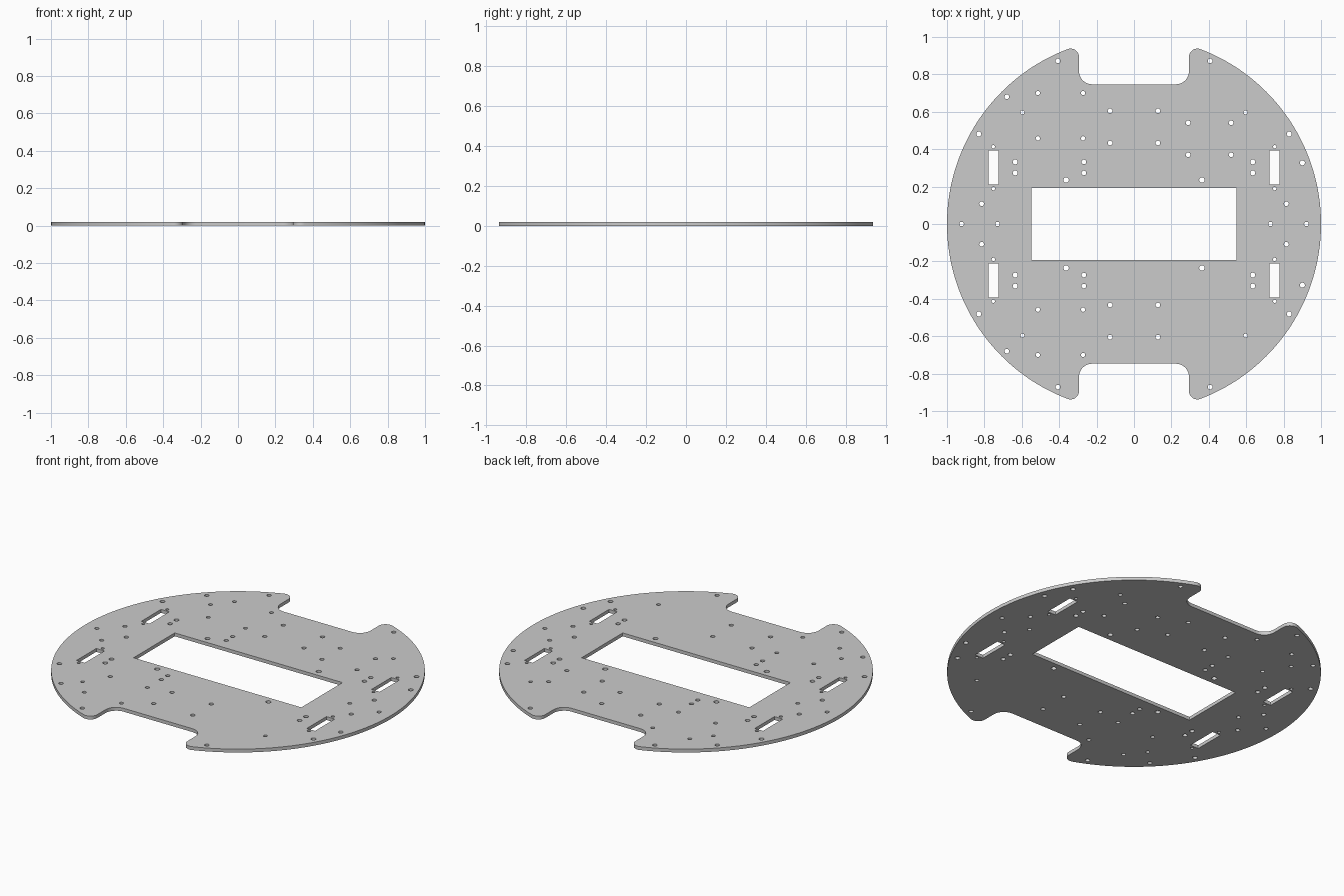
import bpy, bmesh
from math import sin, cos, pi, atan2, sqrt, radians

if "Cube" in bpy.data.objects:
    bpy.data.objects.remove(bpy.data.objects["Cube"])

THICK = 0.02


def arc(cx, cy, r, a0, a1, n):
    return [(cx + r * cos(a0 + (a1 - a0) * i / n),
             cy + r * sin(a0 + (a1 - a0) * i / n)) for i in range(n + 1)]


def circle(x, y, r, n=20):
    return arc(x, y, r, 0, 2 * pi, n)[:-1]


def rect(x, y, hx, hy):
    return [(x - hx, y - hy), (x + hx, y - hy), (x + hx, y + hy), (x - hx, y + hy)]


# Outer outline: one quarter from notch floor to the rim, then mirrored
wall, floor, fillet, tip = 0.294, 0.747, 0.07, 0.045
tx = wall + tip
ty = sqrt((1 - tip) ** 2 - tx ** 2)
a = atan2(ty, tx)
quarter = arc(wall - fillet, floor + fillet, fillet, -pi / 2, 0, 10)
quarter += arc(tx, ty, tip, pi, a, 10)
quarter += arc(0, 0, 1, a, 0, 40)[1:]
right = quarter + [(x, -y) for x, y in quarter[-2::-1]]
loops = [right + [(-x, y) for x, y in right[::-1]]]

# Central window and four slots
loops.append(rect(0, 0, 0.548, 0.192))
for sx in (-1, 1):
    for sy in (-1, 1):
        loops.append(rect(sx * 0.752, sy * 0.302, 0.027, 0.092))

# Screw holes: (x, y, radius), grouped by symmetry
four_way = [(0.407, 0.872, 0.0125), (0.597, 0.597, 0.011), (0.128, 0.605, 0.0125),
            (0.128, 0.433, 0.0125), (0.83, 0.481, 0.0135), (0.635, 0.332, 0.0135),
            (0.635, 0.273, 0.0135), (0.363, 0.235, 0.0145), (0.752, 0.413, 0.009),
            (0.752, 0.189, 0.009), (0.815, 0.108, 0.0125)]
front_back = [(-0.68, 0.68, 0.0125), (-0.514, 0.70, 0.0115), (-0.272, 0.70, 0.0115),
              (-0.514, 0.458, 0.0115), (-0.272, 0.458, 0.0115), (0.90, 0.327, 0.0135),
              (-0.268, 0.332, 0.0125), (-0.268, 0.273, 0.0125)]
single = [(0.289, 0.541, 0.0125), (0.519, 0.541, 0.0125),
          (0.289, 0.37, 0.0125), (0.519, 0.37, 0.0125)]
single += [(x, 0, 0.012) for x in (-0.922, -0.73, 0.73, 0.922)]
holes = single + [(x, s * y, r) for x, y, r in front_back for s in (-1, 1)]
holes += [(s * x, t * y, r) for x, y, r in four_way for s in (-1, 1) for t in (-1, 1)]
loops += [circle(*h) for h in holes]

# Flat filled profile, extruded to the plate thickness
curve = bpy.data.curves.new("plate_profile", 'CURVE')
curve.dimensions = '2D'
curve.fill_mode = 'BOTH'
curve.extrude = THICK / 2
for pts in loops:
    spline = curve.splines.new('POLY')
    spline.points.add(len(pts) - 1)
    for p, (x, y) in zip(spline.points, pts):
        p.co = (x, y, 0, 1)
    spline.use_cyclic_u = True
profile = bpy.data.objects.new("plate_profile", curve)
bpy.context.collection.objects.link(profile)

# Convert to a clean mesh standing on z = 0
bpy.context.view_layer.update()
deps = bpy.context.evaluated_depsgraph_get()
mesh = bpy.data.meshes.new_from_object(profile.evaluated_get(deps))
bpy.data.objects.remove(profile)
bm = bmesh.new()
bm.from_mesh(mesh)
bmesh.ops.remove_doubles(bm, verts=bm.verts, dist=1e-5)
bmesh.ops.translate(bm, verts=bm.verts, vec=(0, 0, THICK / 2))
bmesh.ops.recalc_face_normals(bm, faces=bm.faces)
bm.to_mesh(mesh)
bm.free()

plate = bpy.data.objects.new("chassis_plate", mesh)
bpy.context.collection.objects.link(plate)
bpy.context.view_layer.objects.active = plate
plate.select_set(True)
bpy.ops.object.shade_smooth_by_angle(angle=radians(30))
